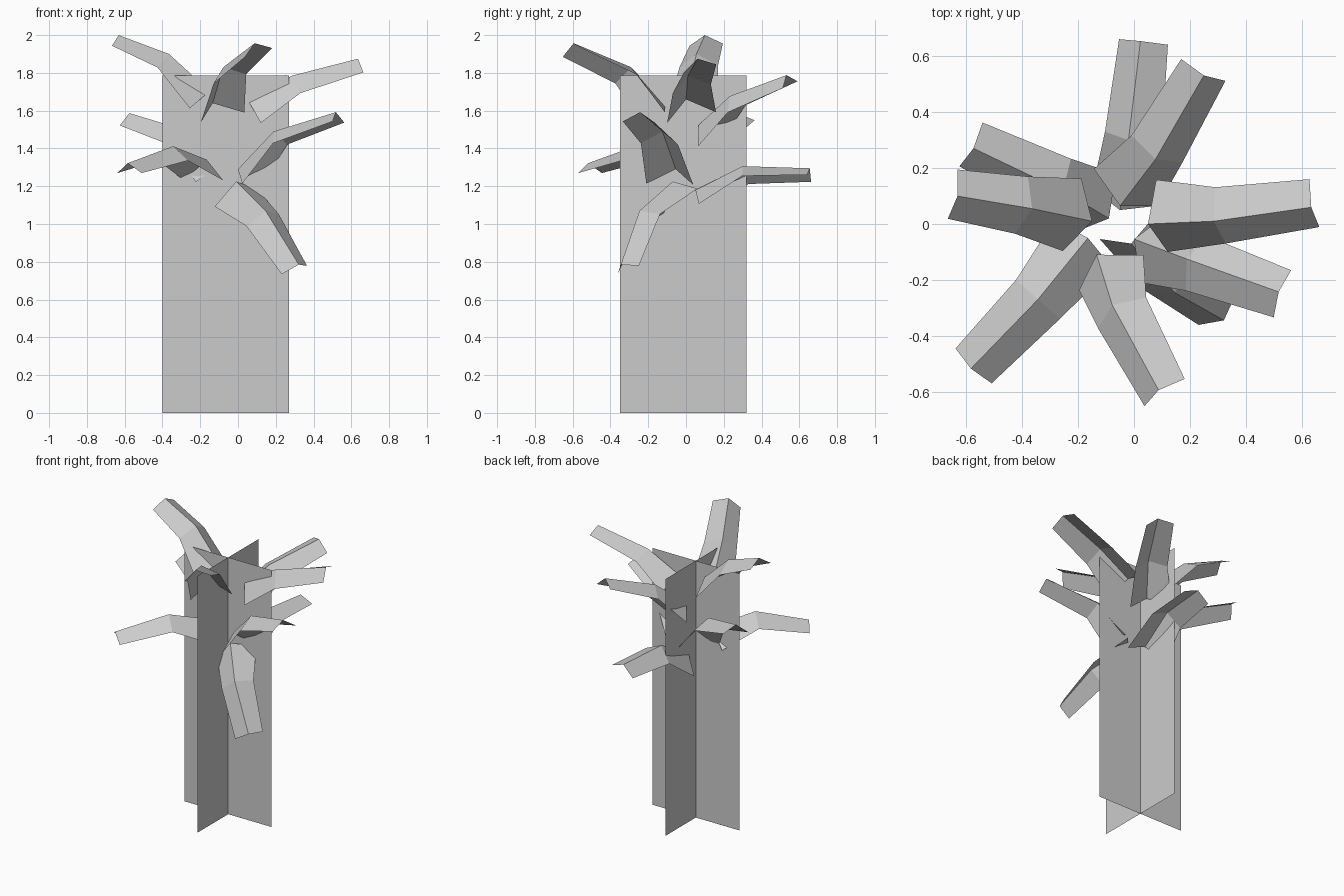
import bpy
from math import radians, cos, sin
from mathutils import Vector, Matrix

if "Cube" in bpy.data.objects:
    bpy.data.objects.remove(bpy.data.objects["Cube"])


def make(name, verts, faces):
    mesh = bpy.data.meshes.new(name)
    mesh.from_pydata([tuple(v) for v in verts], [], faces)
    mesh.update()
    obj = bpy.data.objects.new(name, mesh)
    bpy.context.collection.objects.link(obj)
    return obj


# Stalk: two crossed upright cards
CX, CY, HALF, HEIGHT = -0.065, -0.015, 0.335, 1.785
for name, ax in (("stalk_card_wide", Vector((HALF, 0, 0))),
                 ("stalk_card_deep", Vector((0, HALF, 0)))):
    c, up = Vector((CX, CY, 0)), Vector((0, 0, HEIGHT))
    make(name, [c - ax, c + ax, c + ax + up, c - ax + up], [(0, 1, 2, 3)])

# Leaf cross-section at base, knee and tip: (side length, droop angle)
SECTION = ((0.175, 40), (0.13, 36), (0.105, 31))


def leaf(name, roll, *ridge):
    """Folded leaf: a raised ridge through three points with two drooping sides."""
    p = [Vector(q) for q in ridge]
    d1, d2 = (p[1] - p[0]).normalized(), (p[2] - p[1]).normalized()
    verts = []
    for point, d, (length, droop) in zip(p, (d1, (d1 + d2).normalized(), d2), SECTION):
        side = d.cross(Vector((0, 0, 1))).normalized()
        normal = side.cross(d)
        for sign in (-1, 0, 1):
            a = radians(droop + sign * roll)
            off = (side * sign * cos(a) - normal * sin(a)) * length * abs(sign)
            verts.append(point + off)
    faces = [(i, i + 1, i + 4, i + 3) for i in (0, 1, 3, 4)]
    return make(name, verts, faces)


# Leaves: roll, then ridge base, knee and tip
leaf("leaf_back", -12, (-0.05, 0.05, 1.18), (-0.02, 0.30, 1.306), (0.023, 0.655, 1.295))
leaf("leaf_back_right", 12, (-0.05, 0.065, 1.523), (0.077, 0.232, 1.677), (0.25, 0.532, 1.788))
leaf("leaf_right", 14, (0.05, 0.0, 1.66), (0.285, 0.01, 1.785), (0.635, 0.06, 1.875))
leaf("leaf_front_right", -2, (0.0, -0.054, 1.29), (0.188, -0.125, 1.49), (0.518, -0.243, 1.592))
leaf("leaf_drooping", 25, (-0.01, -0.07, 1.225), (0.146, -0.246, 1.07), (0.322, -0.345, 0.785))
leaf("leaf_front", 16, (-0.134, -0.11, 1.64), (-0.078, -0.29, 1.83), (0.088, -0.595, 1.957))
leaf("leaf_front_left", 0, (-0.165, -0.05, 1.34), (-0.344, -0.27, 1.412), (-0.584, -0.518, 1.322))
leaf("leaf_left", -4, (-0.15, 0.01, 1.703), (-0.365, 0.055, 1.90), (-0.632, 0.10, 2.0))
leaf("leaf_back_left", -9, (-0.09, 0.02, 1.32), (-0.255, 0.118, 1.49), (-0.575, 0.271, 1.587))
